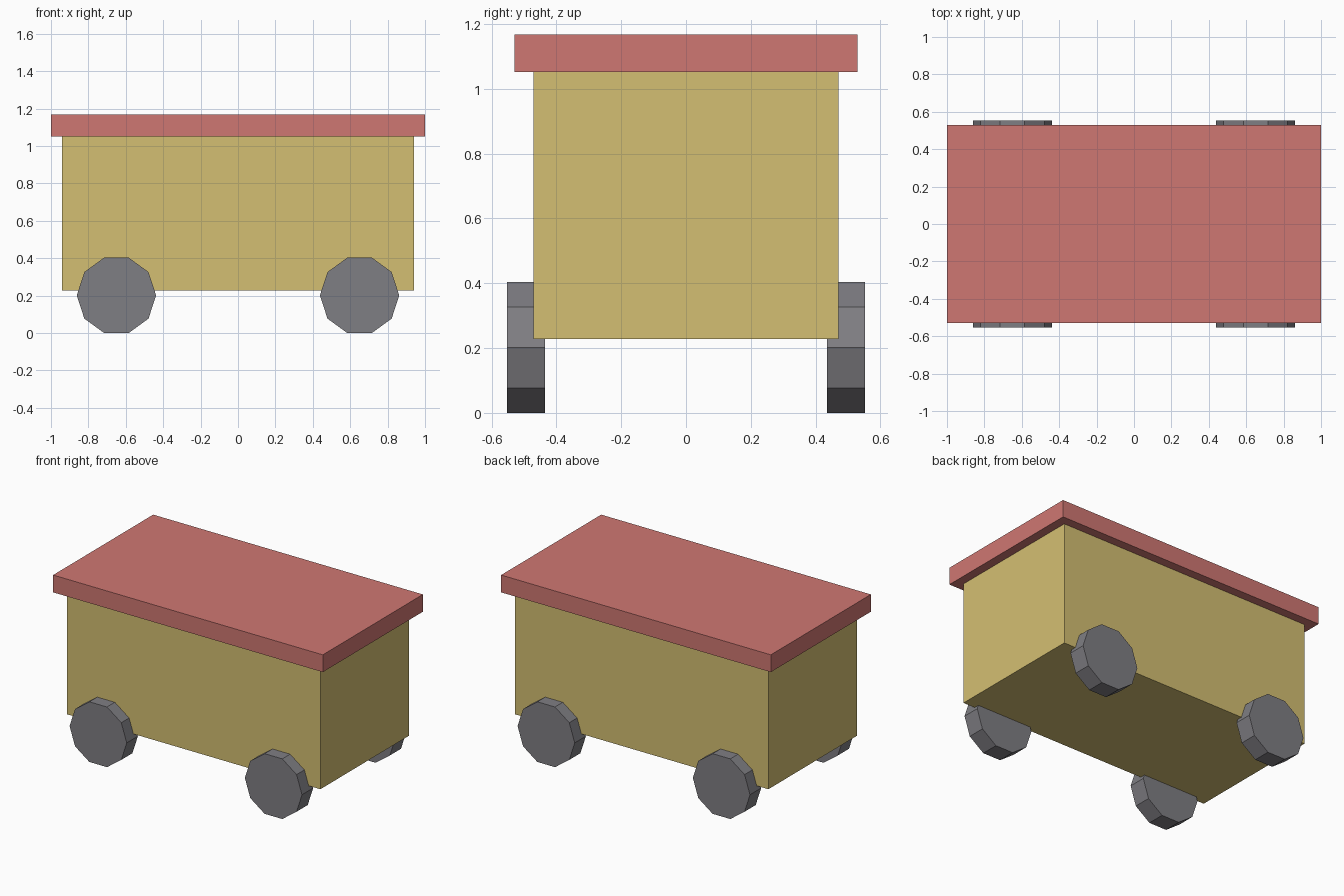
import bpy
import math

if "Cube" in bpy.data.objects:
    bpy.data.objects.remove(bpy.data.objects["Cube"])


def srgb(r, g, b):
    """Convert 0-255 sRGB to a linear RGBA colour."""
    def lin(c):
        c /= 255
        return c / 12.92 if c <= 0.04045 else ((c + 0.055) / 1.055) ** 2.4
    return (lin(r), lin(g), lin(b), 1.0)


def material(name, colour):
    mat = bpy.data.materials.new(name)
    mat.diffuse_color = colour
    mat.use_nodes = True
    mat.node_tree.nodes["Principled BSDF"].inputs["Base Color"].default_value = mat.diffuse_color
    return mat


def finish(name, mat):
    obj = bpy.context.object
    obj.name = obj.data.name = name
    obj.data.materials.append(mat)
    return obj


def box(name, half_x, half_y, z0, z1, mat):
    bpy.ops.mesh.primitive_cube_add(size=2, location=(0, 0, (z0 + z1) / 2))
    obj = finish(name, mat)
    for v in obj.data.vertices:
        v.co.x *= half_x
        v.co.y *= half_y
        v.co.z *= (z1 - z0) / 2
    return obj


def wheel(name, x, y, mat):
    # Ten sides, corners pointing along x so the tread sits flat on the ground
    bpy.ops.mesh.primitive_cylinder_add(
        vertices=10, radius=WHEEL_R, depth=0.118, location=(x, y, WHEEL_Z),
        rotation=(math.pi / 2, math.radians(18), 0))
    return finish(name, mat)


WHEEL_R = 0.212
WHEEL_Z = WHEEL_R * math.cos(math.pi / 10)

yellow = material("sand_yellow", srgb(212, 191, 114))
red = material("dusty_red", srgb(207, 119, 114))
grey = material("wheel_grey", srgb(127, 126, 131))

# Body and overhanging roof
box("body", 0.94, 0.47, 0.228, 1.052, yellow)
box("roof", 1.0, 0.53, 1.052, 1.168, red)

# Four wheels
for y_name, sy in (("front", -1), ("back", 1)):
    for x_name, sx in (("left", -1), ("right", 1)):
        obj = wheel(f"{y_name}_{x_name}_wheel", 0.65 * sx, 0.494 * sy, grey)
        # Turn the ten-sided outline so a flat side is underneath
        obj.rotation_euler = (math.pi / 2, 0, 0)
        for v in obj.data.vertices:
            a = math.radians(18)
            vx, vy = v.co.x, v.co.y
            v.co.x = vx * math.cos(a) - vy * math.sin(a)
            v.co.y = vx * math.sin(a) + vy * math.cos(a)
